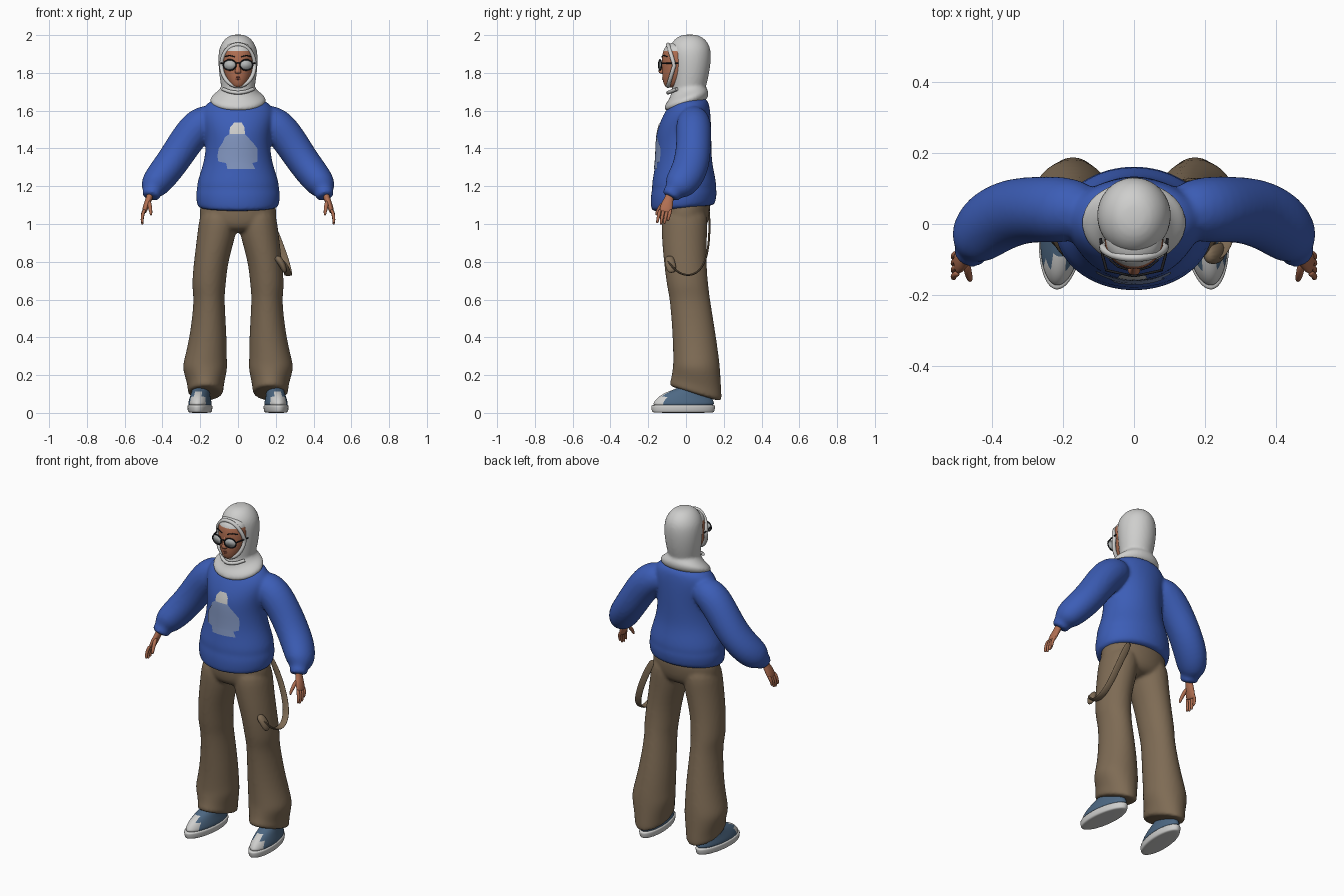
import bpy, bmesh, math
from mathutils import Vector

cube = bpy.data.objects.get("Cube")
if cube:
    bpy.data.objects.remove(cube)


def material(name, rgb):
    m = bpy.data.materials.new(name)
    m.use_nodes = True
    m.diffuse_color = (*rgb, 1)
    m.node_tree.nodes["Principled BSDF"].inputs["Base Color"].default_value = (*rgb, 1)
    return m


BLUE = material("sweater blue", (0.045, 0.11, 0.47))
BROWN = material("trouser brown", (0.21, 0.148, 0.09))
WHITE = material("scarf white", (0.62, 0.62, 0.61))
SKIN = material("skin", (0.44, 0.16, 0.085))
DENIM = material("shoe blue", (0.075, 0.14, 0.23))
PRINT = material("print pale blue", (0.22, 0.3, 0.52))
BLACK = material("frame black", (0.015, 0.015, 0.018))
LENS = material("lens grey", (0.45, 0.47, 0.47))
LIP = material("lip", (0.32, 0.09, 0.06))


def circle(c, u, v, n=16):
    return [c + u * math.cos(a) + v * math.sin(a)
            for a in (2 * math.pi * i / n for i in range(n))]


def stack(rows, x=0):
    """Horizontal rings: z, y, half width, half depth, slope, x."""
    out = []
    for row in rows:
        z, cy, rx, ry, slope, cx = (list(row) + [0, 0])[:6]
        out.append(circle(Vector((x + cx, cy, z)), Vector((rx, 0, 0)),
                          Vector((0, ry, ry * slope))))
    return out


def sweep(rows, ref=(0, 1, 0), n=12):
    """Rings across a path: x, y, z, thickness radius, width radius along ref."""
    pts = [Vector(r[:3]) for r in rows]
    out = []
    for i, r in enumerate(rows):
        t = (pts[min(i + 1, len(pts) - 1)] - pts[max(i - 1, 0)]).normalized()
        v = Vector(ref)
        v = (v - t * v.dot(t)).normalized()
        out.append(circle(pts[i], v.cross(t) * r[3], v * r[-1], n))
    return out


def build(name, lofts, mats, subdiv=2, voxel=0, rule=None):
    bm = bmesh.new()
    for rings in lofts:
        vs = [[bm.verts.new(p) for p in ring] for ring in rings]
        n = len(vs[0])
        for a, b in zip(vs, vs[1:]):
            for i in range(n):
                bm.faces.new((a[i], a[(i + 1) % n], b[(i + 1) % n], b[i]))
        bm.faces.new(vs[0])
        bm.faces.new(vs[-1])
    bmesh.ops.recalc_face_normals(bm, faces=bm.faces)
    for f in bm.faces:
        f.smooth = True
        if rule:
            f.material_index = rule(f.calc_center_median())
    me = bpy.data.meshes.new(name)
    bm.to_mesh(me)
    bm.free()
    for m in mats:
        me.materials.append(m)
    ob = bpy.data.objects.new(name, me)
    bpy.context.collection.objects.link(ob)
    if subdiv:
        s = ob.modifiers.new("round", 'SUBSURF')
        s.levels = s.render_levels = subdiv
    if voxel:
        r = ob.modifiers.new("merge", 'REMESH')
        r.mode, r.voxel_size, r.use_smooth_shade = 'VOXEL', voxel, True
        k = ob.modifiers.new("relax", 'SMOOTH')
        k.factor, k.iterations = 0.5, 4
    return ob


def wire(name, pts, r, mat, cyclic=False):
    cu = bpy.data.curves.new(name, 'CURVE')
    cu.dimensions, cu.bevel_depth, cu.bevel_resolution = '3D', r, 2
    cu.use_fill_caps = True
    sp = cu.splines.new('POLY')
    sp.points.add(len(pts) - 1)
    for p, q in zip(sp.points, pts):
        p.co = (*q, 1)
    sp.use_cyclic_u, sp.use_smooth = cyclic, True
    cu.materials.append(mat)
    ob = bpy.data.objects.new(name, cu)
    bpy.context.collection.objects.link(ob)
    return ob


def flip(rows, s):
    return [(s * r[0], *r[1:]) for r in rows]


# Sweater: torso with hem band, plus both puffed sleeves
torso = [(1.08, -.015, .2, .16, .1), (1.09, -.015, .222, .175, .1), (1.16, -.012, .23, .18, .06),
         (1.185, -.01, .221, .172), (1.21, -.01, .223, .175), (1.26, -.01, .208, .166),
         (1.33, -.012, .184, .152), (1.42, -.012, .172, .15), (1.5, -.01, .18, .147),
         (1.58, .005, .2, .128), (1.63, .018, .18, .108), (1.66, .025, .135, .09),
         (1.675, .02, .07, .05)]
arm = [(.1, .04, 1.58, .07), (.2, .04, 1.535, .1), (.275, .042, 1.44, .095), (.345, .034, 1.33, .09, .1),
       (.412, 0, 1.245, .088, .1), (.45, -.045, 1.195, .076, .085), (.453, -.066, 1.172, .05),
       (.459, -.078, 1.155, .052), (.463, -.086, 1.14, .046)]
sweater = build("sweater", [stack(torso)] + [sweep(flip(arm, s)) for s in (1, -1)],
                [BLUE], voxel=.01)

# Trousers: hips and two wide legs with sloping hems
hips = [(1.13, -.005, .19, .13), (1.1, -.005, .205, .138), (1.03, -.008, .21, .135),
        (.98, -.01, .19, .12), (.955, -.01, .1, .08)]
leg = [(1.1, -.005, .1, .125, 0, .1), (.97, -.01, .108, .125, 0, .106), (.8, -.006, .091, .114, 0, .145),
       (.66, .01, .092, .112, 0, .156), (.61, .02, .08, .108, 0, .152), (.4, .045, .1, .117, 0, .157),
       (.27, .055, .117, .125, 0, .174), (.23, .056, .122, .128, -.1, .175),
       (.15, .055, .097, .135, -.25, .171), (.11, .05, .097, .143, -.3, .172),
       (.098, .05, .088, .134, -.3, .172)]
build("trousers", [stack(hips)] + [stack([(*r[:5], s * r[5]) for r in leg]) for s in (1, -1)],
      [BROWN], voxel=.01)

# Loose hip strap hanging on the left side
strap = [(.13, .12, 1.09), (.19, .127, .97), (.24, .115, .84), (.262, .085, .765), (.268, .04, .73),
         (.266, -.01, .728), (.258, -.06, .755), (.225, -.1, .81)]
build("hip_strap", [sweep([(*p, .006, .022) for p in strap], (1, 0, 0), 8)], [BROWN])
build("strap_loop", [sweep([(.2, -.09, .83, .02, .025), (.235, -.085, .79, .02, .03),
                            (.25, -.07, .74, .012, .025)])], [BROWN])

# Shoes
sole = [(0, -.015, .055, .16), (.004, -.015, .064, .17), (.038, -.015, .067, .176), (.044, -.015, .062, .17)]
upper = [(.03, -.015, .062, .17), (.055, -.012, .062, .165), (.08, -.003, .055, .148, -.05),
         (.105, .02, .049, .115, -.1), (.13, .045, .045, .085), (.18, .06, .042, .06)]
for s, side in ((1, "left"), (-1, "right")):
    parts = [build(side + "_sole", [stack(sole)], [WHITE]),
             build(side + "_shoe_upper", [stack(upper)], [DENIM, WHITE], 2,
                   rule=lambda c: int(c.y < -.11))]
    for i in range(4):
        y, z = -.105 + .022 * i, .092 + .012 * i
        parts.append(wire(f"{side}_lace_{i + 1}",
                          [(-.035, y + .01, z - .014), (0, y, z), (.035, y + .01, z - .014)], .005, WHITE))
    for p in parts:
        p.location.x = s * .2
        p.rotation_euler.z = s * .1

    # Hand: palm, four fingers and a thumb
    palm = [(.462, -.08, 1.18, .02, .024), (.468, -.088, 1.14, .018, .023), (.483, -.1, 1.105, .018, .034),
            (.495, -.108, 1.07, .014, .036), (.498, -.11, 1.06, .01, .03)]
    hand = [sweep(flip(palm, s), n=10)]
    for i in range(4):
        y = -.137 + .019 * i
        drop = (.062, .07, .066, .05)[i]
        hand.append(sweep(flip([(.493, y, 1.08, .0105), (.508, y - .008, 1.075 - drop * .5, .0095),
                                (.507, y - .015, 1.072 - drop, .008),
                                (.505, y - .016, 1.067 - drop, .004)], s), n=8))
    hand.append(sweep(flip([(.472, -.105, 1.125, .012), (.466, -.138, 1.09, .012),
                            (.461, -.155, 1.06, .009), (.46, -.159, 1.045, .005)], s), n=8))
    build(side + "_hand", hand, [SKIN])

# Head scarf: hood over a draped collar, with a rolled rim round the face
hood = [(1.66, .01, .08, .085), (1.72, .015, .09, .09), (1.78, .022, .1, .1), (1.85, .025, .107, .108),
        (1.91, .022, .106, .113), (1.95, .02, .094, .105), (1.985, .02, .067, .077), (2.004, .02, .032, .036)]
drape = [(1.622, .01, .11, .09, .3), (1.634, 0, .147, .119, .3), (1.665, .004, .155, .12, .3),
         (1.69, .01, .122, .1, .3), (1.71, .01, .096, .093, .3), (1.75, .015, .085, .085, .2)]
build("head_scarf", [stack(hood), stack(drape)], [WHITE], voxel=.008)
rim = [Vector((.088 * math.sin(a), -.062 - .033 * abs(math.cos(a)), 1.84 + .11 * math.cos(a)))
       for a in (math.tau * i / 40 for i in range(40))]
wire("scarf_rim", rim, .011, WHITE, True)
fold = [(x, -.095 + .9 * x * x * 8, 1.695 + x * x * 3) for x in (-.08, -.05, -.025, 0, .025, .05, .08)]
wire("scarf_fold", fold, .01, WHITE)

# Face, with the scarf's under-cap on the forehead
face = [(1.722, -.08, .022, .025), (1.735, -.068, .045, .05), (1.775, -.052, .068, .076),
        (1.82, -.047, .081, .081), (1.87, -.046, .086, .084), (1.92, -.044, .082, .08),
        (1.945, -.04, .068, .066), (1.965, -.03, .03, .04)]
build("face", [stack(face)], [SKIN, WHITE], rule=lambda c: int(c.z > 1.925))
build("nose", [stack([(1.795, -.128, .012, .008), (1.803, -.131, .019, .015), (1.815, -.131, .015, .015),
                      (1.84, -.127, .009, .009), (1.87, -.12, .008, .006)])], [SKIN])
for z, w in ((1.777, .024), (1.768, .02)):
    build("lip", [sweep([(-w, -.114, z, .001), (-w / 2, -.12, z, .005), (0, -.123, z, .005),
                         (w / 2, -.12, z, .005), (w, -.114, z, .001)], n=8)], [LIP])

# Glasses and eyebrows
for s, side in ((1, "left"), (-1, "right")):
    outline = []
    for i in range(24):
        a = math.tau * i / 24
        x = .044 + .034 * math.cos(a)
        outline.append(Vector((s * x, -.147 + .22 * x, 1.842 + .028 * math.sin(a))))
    back = [p + Vector((0, .003, 0)) for p in outline]
    build(side + "_lens", [[outline, back][::s]], [LENS], 0)
    wire(side + "_frame", outline, .0035, BLACK, True)
    wire(side + "_temple", [(s * .077, -.13, 1.85), (s * .088, -.09, 1.852), (s * .094, -.04, 1.85)], .004, BLACK)
    wire(side + "_eyebrow", [(s * .018, -.128, 1.885), (s * .045, -.12, 1.893), (s * .068, -.1, 1.886)], .003, BLACK)
wire("glasses_bridge", [(-.012, -.144, 1.85), (0, -.146, 1.854), (.012, -.144, 1.85)], .0035, BLACK)

# Chest print: a thin patch that follows the sweater front
rows = [(1.535, -.02, .02), (1.51, -.042, .034), (1.475, -.045, .036), (1.46, -.068, .05),
        (1.43, -.08, .078), (1.4, -.1, .1), (1.36, -.107, .102), (1.33, -.102, .102),
        (1.322, -.062, .075), (1.29, -.055, .09)]
cols = 12
bm = bmesh.new()
grid = [[bm.verts.new((a + (b - a) * i / cols, -.4, z)) for i in range(cols + 1)] for z, a, b in rows]
for j, (p, q) in enumerate(zip(grid, grid[1:])):
    for i in range(cols):
        f = bm.faces.new((p[i], q[i], q[i + 1], p[i + 1]))
        f.material_index = int(j < 2)
        f.smooth = True
me = bpy.data.meshes.new("chest_print")
bm.to_mesh(me)
bm.free()
me.materials.append(PRINT)
me.materials.append(WHITE)
patch = bpy.data.objects.new("chest_print", me)
bpy.context.collection.objects.link(patch)
w = patch.modifiers.new("follow", 'SHRINKWRAP')
w.target, w.wrap_method, w.wrap_mode = sweater, 'PROJECT', 'ABOVE_SURFACE'
w.use_project_y, w.use_positive_direction, w.offset = True, True, .004
